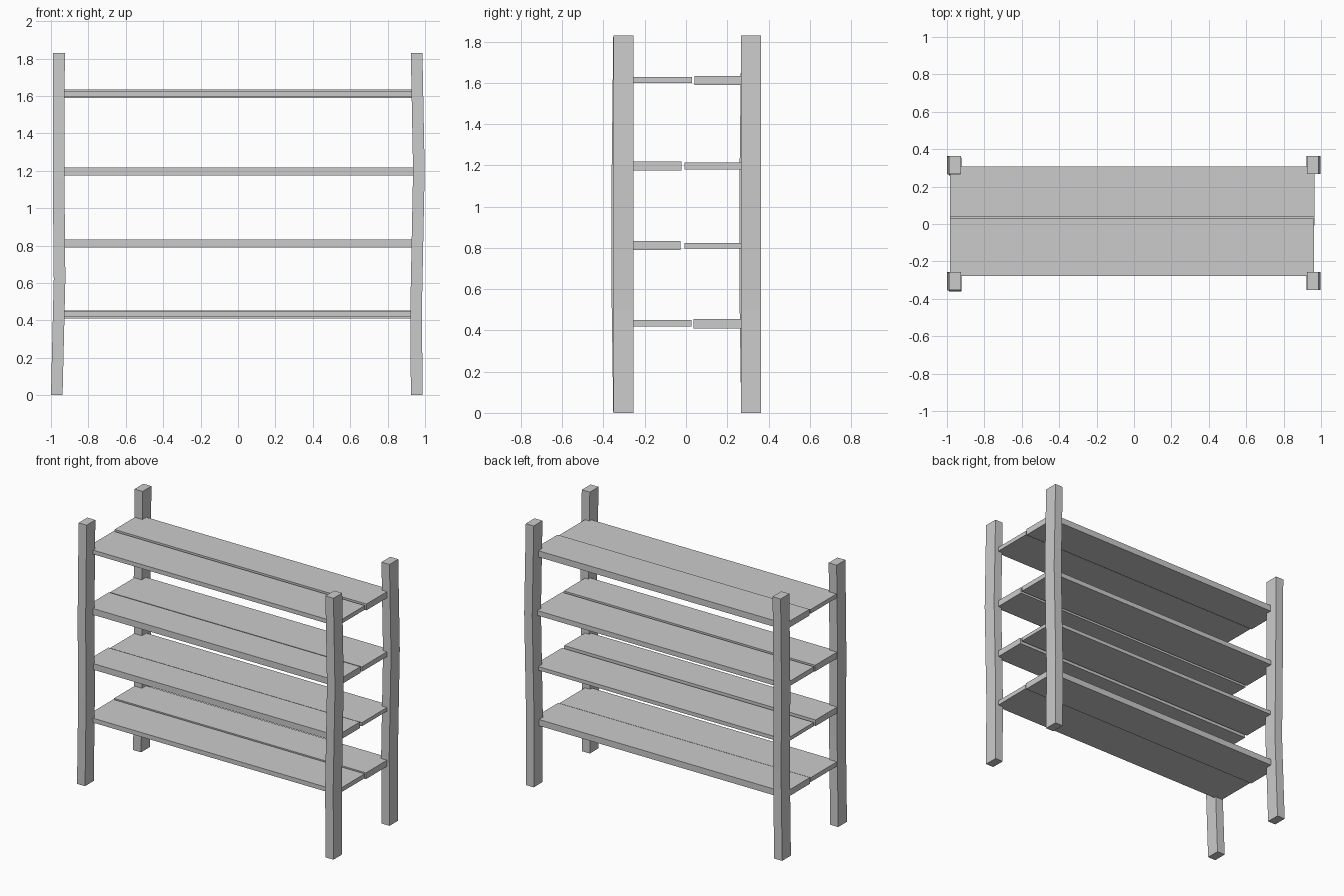
import bpy
import bmesh

old = bpy.data.objects.get("Cube")
if old:
    bpy.data.objects.remove(old, do_unlink=True)

# Single flat grey for the whole shelf unit
grey = bpy.data.materials.new("plain grey")
grey.use_nodes = True
colour = (0.6, 0.6, 0.6, 1)
grey.diffuse_color = colour
grey.node_tree.nodes["Principled BSDF"].inputs["Base Color"].default_value = colour


def loft(name, rings):
    """Join rings of four corners into a closed, flat-shaded beam."""
    bm = bmesh.new()
    loops = [[bm.verts.new(p) for p in ring] for ring in rings]
    for low, high in zip(loops, loops[1:]):
        for i in range(4):
            j = (i + 1) % 4
            bm.faces.new((low[i], low[j], high[j], high[i]))
    bm.faces.new(loops[0][::-1])
    bm.faces.new(loops[-1])
    bmesh.ops.recalc_face_normals(bm, faces=bm.faces)
    mesh = bpy.data.meshes.new(name)
    bm.to_mesh(mesh)
    bm.free()
    mesh.materials.append(grey)
    obj = bpy.data.objects.new(name, mesh)
    bpy.context.collection.objects.link(obj)
    return obj


def rectangle(x0, x1, y0, y1, z):
    return [(x0, y0, z), (x1, y0, z), (x1, y1, z), (x0, y1, z)]


# Slightly crooked posts: (height, x centre, y shift) along each one
POST_W, POST_D, TOP = 0.062, 0.097, 1.83
paths = {
    "right": [(0, -0.969, 0), (0.62, -0.954, -0.009),
              (1.15, -0.959, -0.008), (TOP, -0.957, 0)],
    "left": [(0, 0.955, 0), (0.5, 0.953, 0),
             (1.2, 0.967, 0), (TOP, 0.955, 0)],
}
for side, path in paths.items():
    for end, y in (("front", -0.304), ("back", 0.316)):
        loft(f"{end}_{side}_post", [
            rectangle(x - POST_W / 2, x + POST_W / 2,
                      y + dy - POST_D / 2, y + dy + POST_D / 2, z)
            for z, x, dy in path])

# Two planks per shelf: (inner y edge, bottom z, top z) for front and back
shelves = [
    ((0.027, 0.419, 0.45), (0.036, 0.41, 0.454)),
    ((-0.027, 0.79, 0.833), (-0.008, 0.797, 0.823)),
    ((-0.021, 1.174, 1.218), (-0.008, 1.179, 1.213)),
    ((0.029, 1.598, 1.627), (0.041, 1.59, 1.634)),
]
for n, (front, back) in enumerate(shelves, 1):
    y, low, high = front
    loft(f"shelf_{n}_front_plank",
         [rectangle(-0.985, 0.962, -0.278, y, z) for z in (low, high)])
    y, low, high = back
    loft(f"shelf_{n}_back_plank",
         [rectangle(-0.985, 0.966, y, 0.308, z) for z in (low, high)])
